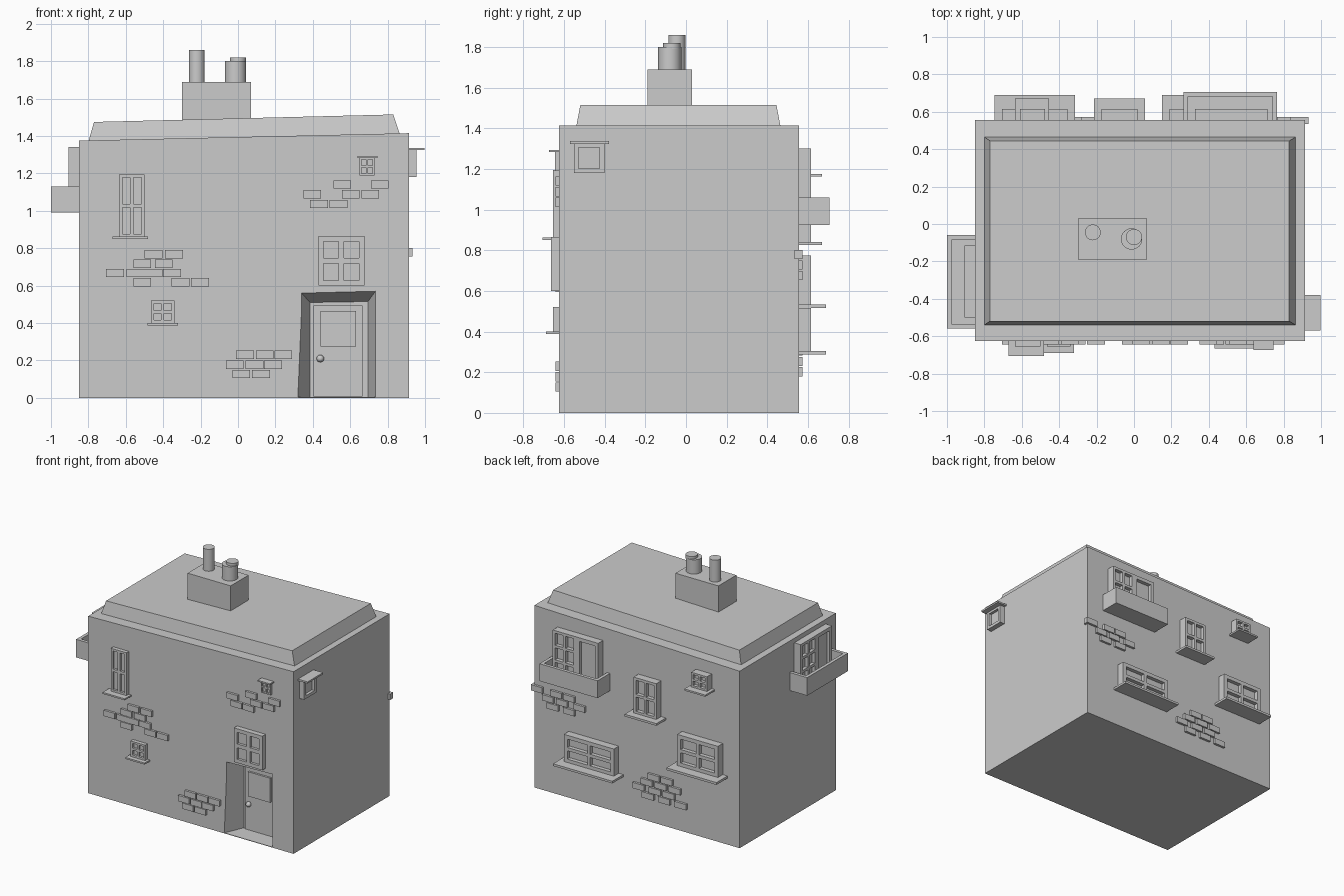
import bpy, bmesh

if "Cube" in bpy.data.objects:
    bpy.data.objects.remove(bpy.data.objects["Cube"])

# Wall planes: map (along, out, z) to world coordinates
WALLS = {
    "front": lambda a, d, z: (a, -0.625 - d, z),
    "back": lambda a, d, z: (a, 0.555 + d, z),
    "left": lambda a, d, z: (-0.85 - d, a, z),
    "right": lambda a, d, z: (0.915 + d, a, z),
}


def loft(bm, loop_a, loop_b):
    """Closed solid between two matching loops."""
    va = [bm.verts.new(p) for p in loop_a]
    vb = [bm.verts.new(p) for p in loop_b]
    n = len(va)
    bm.faces.new(va)
    bm.faces.new(vb)
    for i in range(n):
        j = (i + 1) % n
        bm.faces.new((va[i], va[j], vb[j], vb[i]))


def finish(name, bm):
    bmesh.ops.recalc_face_normals(bm, faces=bm.faces[:])
    me = bpy.data.meshes.new(name)
    bm.to_mesh(me)
    bm.free()
    ob = bpy.data.objects.new(name, me)
    bpy.context.scene.collection.objects.link(ob)
    return ob


def slab(bm, wall, a0, a1, z0, z1, d0, d1):
    """Box on a wall, from depth d0 to d1 outwards."""
    f = WALLS[wall]
    rect = [(a0, z0), (a1, z0), (a1, z1), (a0, z1)]
    loft(bm, [f(a, d0, z) for a, z in rect], [f(a, d1, z) for a, z in rect])


def slabs(name, wall, boxes):
    bm = bmesh.new()
    for b in boxes:
        slab(bm, wall, *b)
    return finish(name, bm)


def window(name, wall, a0, a1, z0, z1, cols, rows, d=0.06, glass=0.03,
           border=0.02, bar=0.02, sill=None):
    """Framed window with a grid of recessed panes; sill = (a0, a1, z0, z1, d)."""
    pw = (a1 - a0 - 2 * border - (cols - 1) * bar) / cols
    ph = (z1 - z0 - 2 * border - (rows - 1) * bar) / rows
    boxes = [(a0 + 0.004, a1 - 0.004, z0 + 0.004, z1 - 0.004, -0.01, glass),
             (a0, a0 + border, z0, z1, -0.01, d), (a1 - border, a1, z0, z1, -0.01, d),
             (a0 + border, a1 - border, z0, z0 + border, -0.01, d),
             (a0 + border, a1 - border, z1 - border, z1, -0.01, d)]
    for i in range(1, cols):
        s = a0 + border + i * pw + (i - 1) * bar
        boxes.append((s, s + bar, z0 + border, z1 - border, glass, d))
    for j in range(1, rows):
        s = z0 + border + j * ph + (j - 1) * bar
        for i in range(cols):
            c = a0 + border + i * (pw + bar)
            boxes.append((c, c + pw, s, s + bar, glass, d))
    slabs(name, wall, boxes)
    if sill:
        slabs(name + "_ledge", wall, [(*sill[:4], -0.01, sill[4])])


def bricks(name, wall, rows, w=0.095, h=0.045, d=0.018):
    """rows = {bottom z: [left edges]}"""
    slabs(name, wall, [(a, a + w, z, z + h, -0.02, d) for z, xs in rows.items() for a in xs])


def balcony(name, wall, a0, a1, z0, z1, d, t=0.025):
    slabs(name, wall, [(a0, a1, z0, z0 + t, -0.01, d),
                       (a0, a1, z0 + t, z1, d - t, d),
                       (a0, a0 + t, z0 + t, z1, -0.01, d - t),
                       (a1 - t, a1, z0 + t, z1, -0.01, d - t)])


def cylinder(name, loc, r, z0, z1):
    bpy.ops.mesh.primitive_cylinder_add(vertices=32, radius=r, depth=z1 - z0,
                                        location=(*loc, (z0 + z1) / 2))
    bpy.context.object.name = name
    bpy.ops.object.shade_smooth_by_angle()
    return bpy.context.object


def sloped_block(name, low, high):
    """Block between rectangles (x0, x1, y0, y1, z at x0, z at x1)."""
    def loop(x0, x1, y0, y1, za, zb):
        return [(x0, y0, za), (x1, y0, zb), (x1, y1, zb), (x0, y1, za)]
    bm = bmesh.new()
    loft(bm, loop(*low), loop(*high))
    return finish(name, bm)


# Main walls with leaning top, and the roof slab
walls = sloped_block("walls", (-0.85, 0.915, -0.625, 0.555, 0, 0),
                     (-0.85, 0.915, -0.625, 0.555, 1.375, 1.415))
sloped_block("roof", (-0.80, 0.865, -0.54, 0.465, 1.37, 1.41),
             (-0.77, 0.83, -0.52, 0.445, 1.475, 1.515))

# Splayed doorway recess
outer = [(0.32, 0.004), (0.735, 0.004), (0.735, 0.57), (0.34, 0.56)]
inner = [(0.385, 0.004), (0.695, 0.004), (0.695, 0.515), (0.385, 0.51)]
k = 0.2
bm = bmesh.new()
loft(bm, [(o[0] + k * (o[0] - i[0]), -0.625 - k * 0.15, o[1] + k * (o[1] - i[1]))
          for o, i in zip(outer, inner)], [(x, -0.475, z) for x, z in inner])
cutter = finish("door_cutter", bm)
cutter.hide_render = True
mod = walls.modifiers.new("doorway", "BOOLEAN")
mod.operation = "DIFFERENCE"
mod.object = cutter
mod.solver = "EXACT"
bpy.context.view_layer.objects.active = walls
bpy.ops.object.modifier_apply(modifier=mod.name)
bpy.data.objects.remove(cutter)

# Door with raised panel and knob
slabs("door", "front", [(0.405, 0.665, 0.006, 0.495, -0.16, -0.135),
                        (0.44, 0.63, 0.275, 0.465, -0.14, -0.12)])
bpy.ops.mesh.primitive_uv_sphere_add(segments=16, ring_count=8, radius=0.02,
                                     location=(0.44, -0.5, 0.21))
bpy.context.object.name = "door_knob"
bpy.ops.object.shade_smooth_by_angle()

# Chimney and pots
sloped_block("chimney", (-0.30, 0.07, -0.19, 0.03, 1.47, 1.47),
             (-0.30, 0.07, -0.19, 0.03, 1.69, 1.69))
cylinder("thin_pot", (-0.22, -0.045), 0.042, 1.68, 1.86)
cylinder("wide_pot", (-0.013, -0.08), 0.057, 1.68, 1.80)
cylinder("wide_pot_top", (0.0, -0.07), 0.043, 1.79, 1.82)

# Front windows
window("front_tall_window", "front", -0.635, -0.50, 0.86, 1.195, 2, 2, 0.03, 0.012,
       0.017, 0.02, (-0.67, -0.48, 0.85, 0.862, 0.08))
window("front_low_window", "front", -0.465, -0.34, 0.40, 0.52, 2, 2, 0.03, 0.012,
       0.015, 0.016, (-0.485, -0.32, 0.388, 0.40, 0.065))
window("front_door_window", "front", 0.43, 0.675, 0.60, 0.865, 2, 2, 0.04, 0.02, 0.028, 0.03)
window("front_top_window", "front", 0.65, 0.73, 1.19, 1.285, 2, 2, 0.02, 0.008,
       0.01, 0.012, (0.64, 0.745, 1.283, 1.294, 0.048))

# Back windows
window("back_small_window", "back", -0.61, -0.475, 1.175, 1.29, 2, 2, 0.06, 0.035,
       0.015, 0.016, (-0.635, -0.455, 1.163, 1.176, 0.115))
window("back_tall_window", "back", -0.175, 0.02, 0.84, 1.12, 2, 2,
       sill=(-0.215, 0.058, 0.825, 0.842, 0.115))
window("back_square_window", "back", -0.705, -0.355, 0.53, 0.775, 2, 2, border=0.03,
       bar=0.025, sill=(-0.745, -0.315, 0.515, 0.533, 0.135))
window("back_wide_window", "back", 0.19, 0.62, 0.30, 0.515, 2, 2, border=0.03,
       bar=0.025, sill=(0.15, 0.66, 0.287, 0.304, 0.135))

# Balconies, each with a paned window beside a door
balcony("back_balcony", "back", 0.265, 0.765, 0.925, 1.06, 0.152)
window("back_balcony_window", "back", 0.515, 0.715, 0.94, 1.30, 2, 3)
window("back_balcony_door", "back", 0.325, 0.515, 0.94, 1.30, 1, 1, border=0.028)
balcony("left_balcony", "left", -0.56, -0.06, 0.99, 1.13, 0.15)
window("left_balcony_window", "left", -0.31, -0.115, 1.005, 1.34, 2, 3, 0.055)
window("left_balcony_door", "left", -0.50, -0.31, 1.005, 1.34, 1, 1, 0.055, border=0.028)

# Right wall hooded window
window("right_window", "right", -0.552, -0.402, 1.18, 1.33, 1, 1, 0.04, 0.018, 0.023,
       sill=(-0.57, -0.38, 1.324, 1.337, 0.082))

# Exposed brick patches
bricks("front_bricks_left", "front", {0.745: [-0.50, -0.39], 0.695: [-0.56, -0.445],
                                      0.645: [-0.705, -0.595, -0.50, -0.40],
                                      0.595: [-0.56, -0.355, -0.25]})
bricks("front_bricks_low", "front", {0.207: [-0.01, 0.095, 0.195],
                                     0.155: [-0.065, 0.04, 0.14], 0.105: [-0.03, 0.075]})
bricks("front_bricks_top", "front", {1.118: [0.51, 0.71], 1.066: [0.35, 0.555, 0.66],
                                     1.014: [0.385, 0.49]})
bricks("back_bricks_top", "back", {0.757: [0.835, 0.67, 0.56], 0.705: [0.74, 0.62, 0.47],
                                   0.653: [0.70, 0.56]}, w=0.098)
bricks("back_bricks_low", "back", {0.335: [-0.17, -0.28], 0.283: [-0.11, -0.23, -0.35],
                                   0.231: [-0.04, -0.18, -0.30],
                                   0.18: [-0.12, -0.26, -0.40]}, w=0.1)
